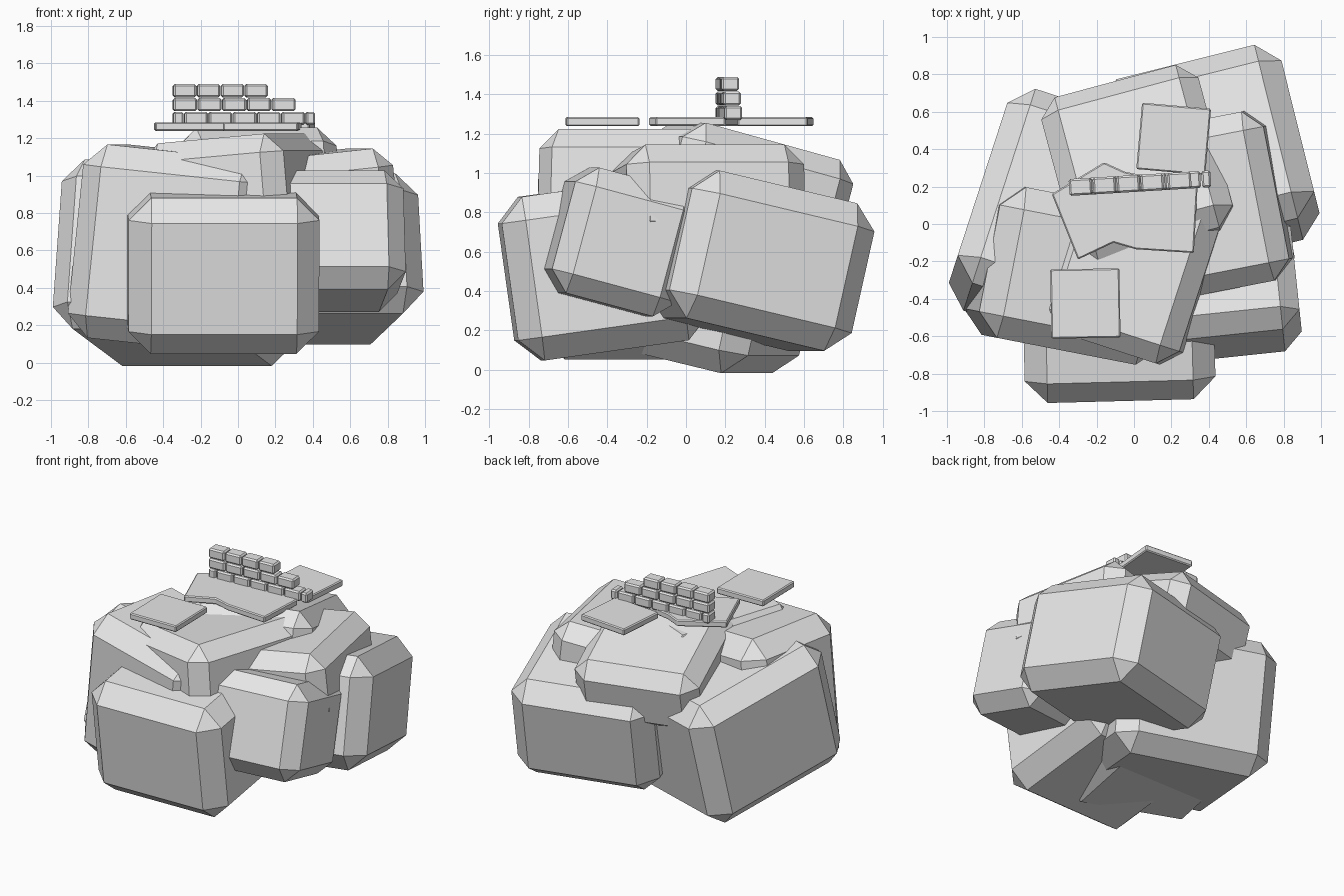
import bpy, bmesh
from math import radians, sin, cos

old = bpy.data.objects.get("Cube")
if old:
    bpy.data.objects.remove(old, do_unlink=True)

# Single stone colour
stone = bpy.data.materials.new("grey stone")
stone.use_nodes = True
colour = (0.8, 0.8, 0.8, 1)
stone.diffuse_color = colour
stone.node_tree.nodes["Principled BSDF"].inputs["Base Color"].default_value = colour


def finish(name, bm, bevel):
    """Turn a bmesh into a flat-shaded object with chamfered edges."""
    bmesh.ops.recalc_face_normals(bm, faces=bm.faces)
    mesh = bpy.data.meshes.new(name)
    bm.to_mesh(mesh)
    bm.free()
    mesh.materials.append(stone)
    obj = bpy.data.objects.new(name, mesh)
    bpy.context.collection.objects.link(obj)
    mod = obj.modifiers.new("chamfer", 'BEVEL')
    mod.width = bevel
    mod.segments = 1
    return obj


def block(name, centre, half, turn=(0, 0, 0), bevel=0.12):
    """Chamfered box from its centre, half sizes and pitch, roll, yaw in degrees."""
    bm = bmesh.new()
    bmesh.ops.create_cube(bm, size=2)
    bmesh.ops.scale(bm, vec=half, verts=bm.verts)
    obj = finish(name, bm, bevel)
    obj.location = centre
    obj.rotation_euler = [radians(a) for a in turn]
    return obj


def slab(name, outline, low, high):
    """Flat plate extruded from an outline."""
    bm = bmesh.new()
    face = bm.faces.new([bm.verts.new((x, y, low)) for x, y in outline])
    top = bmesh.ops.extrude_face_region(bm, geom=[face])["geom"]
    bmesh.ops.translate(bm, vec=(0, 0, high - low),
                        verts=[v for v in top if isinstance(v, bmesh.types.BMVert)])
    return finish(name, bm, 0.007)


# Boulders
block("front_boulder", (-0.085, -0.42, 0.515), (0.51, 0.49, 0.42), (8, 0, 1.5))
block("left_front_boulder", (-0.325, -0.27, 0.61), (0.50, 0.41, 0.52), (0, 6, -11))
block("upper_front_boulder", (0.01, -0.185, 0.82), (0.40, 0.50, 0.38), (0, -5, -18), 0.1)
block("left_back_boulder", (-0.32, 0.0, 0.535), (0.54, 0.56, 0.465), (-13, 0, -18))
block("right_back_boulder", (0.405, 0.345, 0.555), (0.50, 0.49, 0.385), (-13, 0, 14))
block("right_front_boulder", (0.43, -0.34, 0.65), (0.44, 0.33, 0.33), (-15, 0, 6), 0.1)
block("upper_right_boulder", (0.385, 0.095, 0.865), (0.40, 0.46, 0.25), (0, -6, 11), 0.1)
block("upper_back_boulder", (0.025, 0.295, 0.93), (0.435, 0.465, 0.24), (-15, 0, 15), 0.1)

# Paving slabs on top
block("front_paving", (-0.26, -0.425, 1.262), (0.185, 0.185, 0.023), (0, 0, 1), 0.007)
block("back_paving", (0.212, 0.455, 1.262), (0.185, 0.178, 0.023), (0, 0, -5), 0.007)
slab("broken_paving", [(-0.44, 0.16), (-0.30, -0.19), (-0.11, -0.10), (0.01, -0.135),
                       (0.32, -0.155), (0.34, 0.20), (-0.05, 0.28), (-0.16, 0.33)],
     1.24, 1.285)

# Ruined wall: brick widths for each course, lowest first
courses = [
    [0.06, 0.13, 0.13, 0.13, 0.13, 0.13, 0.055],
    [0.132] * 5,
    [0.128] * 4,
]
yaw = 3.5
for row, widths in enumerate(courses):
    along = 0
    for i, width in enumerate(widths):
        d = along + width / 2
        block(f"wall_brick_{row + 1}_{i + 1}",
              (-0.35 + d * cos(radians(yaw)), 0.195 + d * sin(radians(yaw)), 1.306 + row * 0.074),
              (width / 2 - 0.003, 0.045, 0.035), (0, 0, yaw), 0.01)
        along += width
